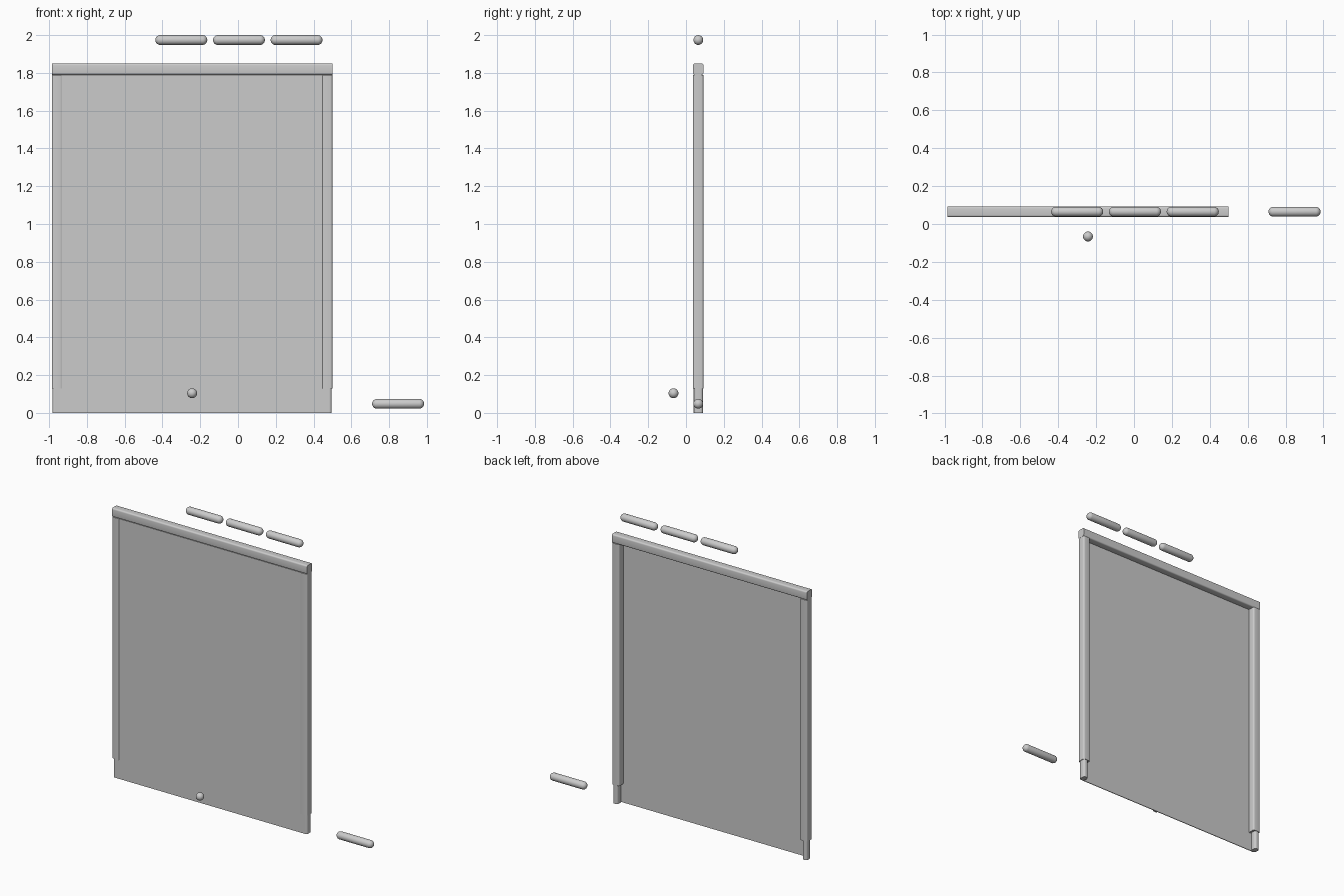
import bpy, bmesh, math
from mathutils import Matrix

if "Cube" in bpy.data.objects:
    bpy.data.objects.remove(bpy.data.objects["Cube"])

CX, CY = -0.243, 0.065      # centre line of the door, depth centre of the frame


def finish(name, bm, smooth=True):
    bmesh.ops.recalc_face_normals(bm, faces=bm.faces)
    me = bpy.data.meshes.new(name)
    bm.to_mesh(me)
    bm.free()
    ob = bpy.data.objects.new(name, me)
    bpy.context.collection.objects.link(ob)
    if smooth:
        bpy.ops.object.select_all(action='DESELECT')
        ob.select_set(True)
        bpy.context.view_layer.objects.active = ob
        bpy.ops.object.shade_smooth_by_angle(angle=math.radians(40))
    return ob


def bar(name, lo, hi, axis, radius=0.0):
    """Box whose edges along one axis are rounded."""
    bm = bmesh.new()
    size = [h - l for l, h in zip(lo, hi)]
    mid = [(h + l) / 2 for l, h in zip(lo, hi)]
    bmesh.ops.create_cube(bm, size=1, matrix=Matrix.Translation(mid) @ Matrix.Diagonal((*size, 1)))
    if radius:
        edges = [e for e in bm.edges
                 if abs((e.verts[0].co - e.verts[1].co)[axis]) > size[axis] * 0.9]
        bmesh.ops.bevel(bm, geom=edges, offset=radius, segments=4, profile=0.5, affect='EDGES')
    return finish(name, bm, radius > 0)


def capsule(name, centre, length, r):
    """Sphere with its two halves pulled apart along x."""
    bm = bmesh.new()
    bmesh.ops.create_uvsphere(bm, u_segments=24, v_segments=15, radius=r)
    half = length / 2 - r
    for v in bm.verts:
        v.co.z += half if v.co.z > 0 else -half
    bmesh.ops.transform(bm, verts=bm.verts,
                        matrix=Matrix.Translation(centre) @ Matrix.Rotation(math.pi / 2, 4, 'Y'))
    return finish(name, bm)


# door panel, flush with the front of the frame
bar("door_panel", (-0.97, 0.040, 0.0), (0.484, 0.045, 1.79), 2)

# top rail
bar("top_rail", (-0.985, 0.037, 1.79), (0.50, 0.092, 1.85), 0, 0.010)

# side posts and the slimmer feet below them
for side, s in (("left", -1), ("right", 1)):
    def span(a, b):
        return sorted((CX + s * a, CX + s * b))
    a, b = span(0.688, 0.7425)
    bar(side + "_post", (a, 0.037, 0.13), (b, 0.092, 1.79), 2, 0.010)
    a, b = span(0.702, 0.739)
    bar(side + "_foot", (a, 0.042, 0.0), (b, 0.090, 0.16), 2, 0.014)

# three floating capsules above the rail
for i, x in enumerate((-0.300, 0.005, 0.310)):
    capsule(f"upper_capsule_{i + 1}", (x, CY, 1.974), 0.275, 0.026)

# lone capsule beside the door
capsule("side_capsule", (0.8475, CY, 0.048), 0.275, 0.026)

# ball in front of the panel
bm = bmesh.new()
bmesh.ops.create_uvsphere(bm, u_segments=24, v_segments=16, radius=0.026,
                          matrix=Matrix.Translation((-0.243, -0.066, 0.104)))
finish("front_ball", bm)
